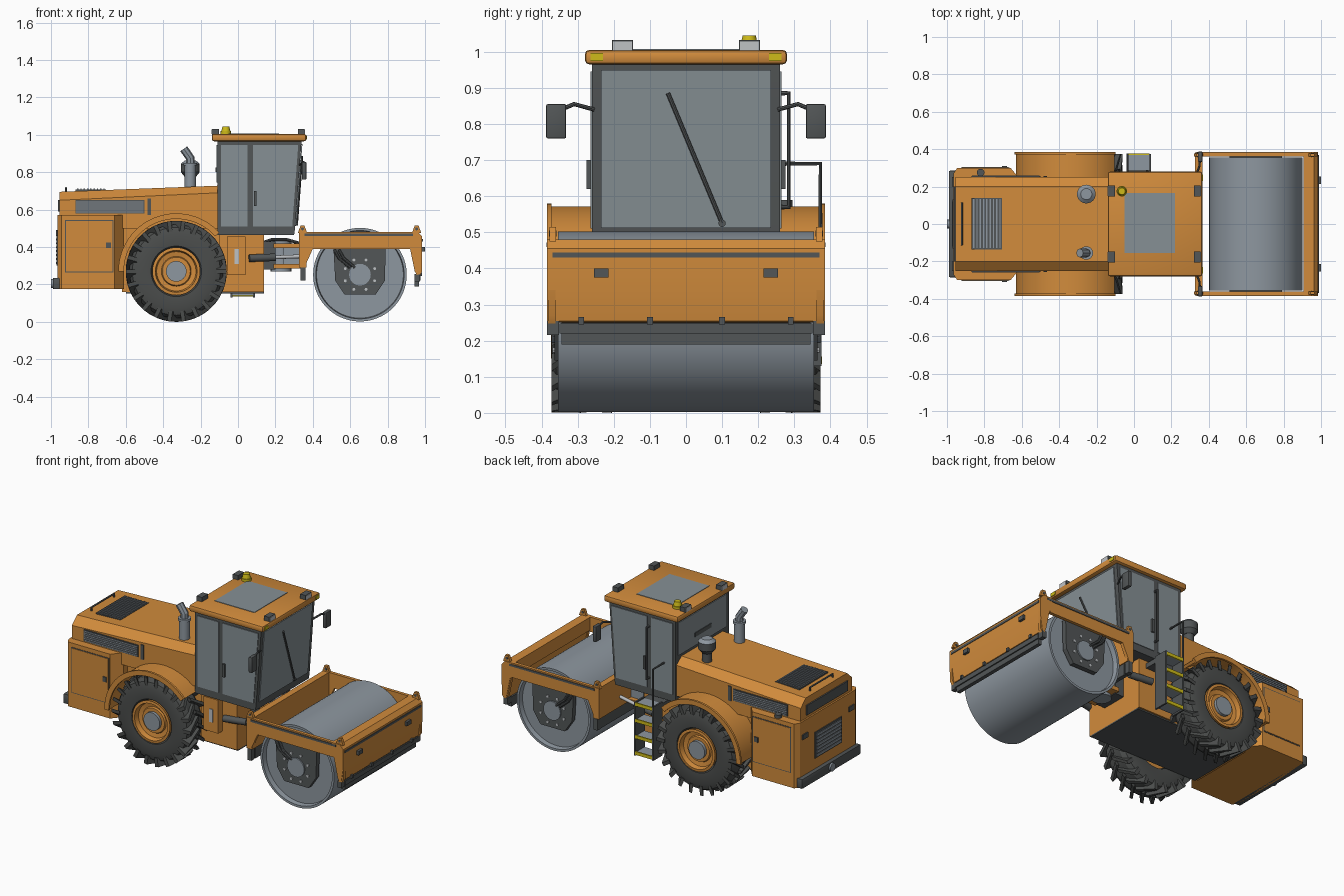
import bpy, bmesh, math
from mathutils import Vector

def material(name, r, g, b):
    m = bpy.data.materials.new(name)
    m.diffuse_color = (r, g, b, 1)
    return m

ORANGE = material("orange paint", 0.64, 0.26, 0.045)
DARK = material("dark grey", 0.085, 0.093, 0.095)
TYRE = material("tyre rubber", 0.07, 0.074, 0.072)
GLASS = material("tinted glass", 0.24, 0.28, 0.30)
STEEL = material("steel grey", 0.27, 0.31, 0.35)
PALE = material("pale grey", 0.52, 0.54, 0.56)
YELLOW = material("yellow", 0.62, 0.50, 0.01)

def finish(name, bm, mat):
    bmesh.ops.recalc_face_normals(bm, faces=bm.faces)
    me = bpy.data.meshes.new(name)
    bm.to_mesh(me)
    bm.free()
    me.materials.append(mat)
    ob = bpy.data.objects.new(name, me)
    bpy.context.collection.objects.link(ob)
    return ob

def loft(name, a, b, mat, bevel=0):
    """Closed solid between two matching outlines."""
    bm = bmesh.new()
    va, vb = [bm.verts.new(p) for p in a], [bm.verts.new(p) for p in b]
    bm.faces.new(va)
    bm.faces.new(vb)
    for i in range(len(a)):
        j = (i + 1) % len(a)
        bm.faces.new((va[i], va[j], vb[j], vb[i]))
    bmesh.ops.recalc_face_normals(bm, faces=bm.faces)
    if bevel:
        bmesh.ops.bevel(bm, geom=bm.edges[:], offset=bevel, segments=2, profile=0.5, affect='EDGES')
    return finish(name, bm, mat)

def side_prism(name, pts, y0, y1, mat, bevel=0):
    return loft(name, [(x, y0, z) for x, z in pts], [(x, y1, z) for x, z in pts], mat, bevel)

def plan_prism(name, pts, z0, z1, mat):
    return loft(name, [(x, y, z0) for x, y in pts], [(x, y, z1) for x, y in pts], mat)

def box(name, x0, x1, y0, y1, z0, z1, mat, bevel=0):
    return side_prism(name, [(x0, z0), (x1, z0), (x1, z1), (x0, z1)], y0, y1, mat, bevel)

def rod(name, p, q, r, mat, r2=None, n=24):
    p, q = Vector(p), Vector(q)
    rot = (q - p).to_track_quat('Z', 'Y')
    ring = [Vector((math.cos(2 * math.pi * i / n), math.sin(2 * math.pi * i / n), 0)) for i in range(n)]
    return loft(name, [p + rot @ (v * r) for v in ring],
                [q + rot @ (v * (r if r2 is None else r2)) for v in ring], mat)

def tube(name, pts, r, mat):
    cu = bpy.data.curves.new(name, 'CURVE')
    cu.dimensions, cu.bevel_depth, cu.bevel_resolution, cu.use_fill_caps = '3D', r, 2, True
    sp = cu.splines.new('POLY')
    sp.points.add(len(pts) - 1)
    for p, c in zip(sp.points, pts):
        p.co = (*c, 1)
    tmp = bpy.data.objects.new(name, cu)
    bpy.context.collection.objects.link(tmp)
    bpy.context.view_layer.update()
    me = bpy.data.meshes.new_from_object(tmp)
    bpy.data.objects.remove(tmp)
    me.materials.clear()
    me.materials.append(mat)
    ob = bpy.data.objects.new(name, me)
    bpy.context.collection.objects.link(ob)

def lathe(name, profile, cx, cz, mat, n=64):
    """Revolve (radius, y) points about an axis along y."""
    bm = bmesh.new()
    vs = [bm.verts.new((cx + r, y, cz)) for r, y in profile]
    es = [bm.edges.new(e) for e in zip(vs, vs[1:])]
    bmesh.ops.spin(bm, geom=vs + es, cent=(cx, 0, cz), axis=(0, 1, 0), angle=2 * math.pi, steps=n)
    bmesh.ops.remove_doubles(bm, verts=bm.verts, dist=1e-4)
    return finish(name, bm, mat)

def arc_band(name, cx, cz, r0, r1, a0, a1, y0, y1, mat, n=28):
    ang = [math.radians(a0 + (a1 - a0) * i / n) for i in range(n + 1)]
    pts = [(cx + r1 * math.cos(a), cz + r1 * math.sin(a)) for a in ang]
    pts += [(cx + r0 * math.cos(a), cz + r0 * math.sin(a)) for a in reversed(ang)]
    return side_prism(name, pts, y0, y1, mat)

# Rear body: engine box, hood, middle chassis
half = [(-0.965, 0.27), (-0.945, 0.30), (-0.66, 0.30), (-0.61, 0.24)]
plan_prism("engine_box", half + [(x, -y) for x, y in reversed(half)], 0.175, 0.57, ORANGE)
def hood_section(x, edge, top):
    h = [(0.25, 0.5), (0.25, edge), (0.2, top)]
    return [(x, y, z) for y, z in h] + [(x, -y, z) for y, z in reversed(h)]
loft("hood", hood_section(-0.955, 0.65, 0.695), hood_section(-0.1, 0.69, 0.728), ORANGE)
box("middle_chassis", -0.62, -0.05, -0.2, 0.2, 0.16, 0.57, ORANGE)
box("front_chassis", -0.1, 0.14, -0.21, 0.21, 0.16, 0.465, ORANGE)
box("belly_plate", -0.6, 0.14, -0.2, 0.2, 0.152, 0.16, DARK)
rod("rear_axle", (-0.33, -0.22, 0.27), (-0.33, 0.22, 0.27), 0.07, DARK)

# Hood grilles, handle and stacks
box("top_grille", -0.87, -0.705, -0.135, 0.14, 0.695, 0.707, DARK)
for i in range(9):
    x = -0.86 + i * 0.0175
    box("top_grille_slat", x, x + 0.007, -0.128, 0.133, 0.706, 0.712, STEEL)
tube("hood_handle", [(-0.92, -0.11, 0.69), (-0.92, -0.11, 0.716), (-0.92, 0.11, 0.716), (-0.92, 0.11, 0.69)], 0.006, DARK)
rod("fuel_cap", (-0.82, 0.275, 0.565), (-0.82, 0.275, 0.59), 0.02, DARK)
rod("exhaust_muffler", (-0.255, -0.155, 0.7), (-0.255, -0.155, 0.84), 0.03, STEEL)
rod("exhaust_collar", (-0.255, -0.155, 0.835), (-0.255, -0.155, 0.85), 0.036, STEEL)
tube("exhaust_tip", [(-0.255, -0.155, 0.84), (-0.255, -0.155, 0.875), (-0.29, -0.155, 0.925)], 0.023, STEEL)
rod("intake_stem", (-0.255, 0.16, 0.7), (-0.255, 0.16, 0.79), 0.028, DARK)
rod("intake_cone", (-0.255, 0.16, 0.775), (-0.255, 0.16, 0.8), 0.03, DARK, 0.05)
rod("intake_bowl", (-0.255, 0.16, 0.8), (-0.255, 0.16, 0.845), 0.05, DARK)
rod("intake_cap", (-0.255, 0.16, 0.845), (-0.255, 0.16, 0.862), 0.05, STEEL, 0.03)
for s in (-1, 1):
    box("side_grille", -0.87, -0.5, s * 0.245, s * 0.256, 0.578, 0.65, DARK)
    for i in range(6):
        z = 0.584 + i * 0.011
        box("side_grille_slat", -0.865, -0.505, s * 0.255, s * 0.259, z, z + 0.005, STEEL)
    box("grille_end", -0.485, -0.465, s * 0.245, s * 0.256, 0.57, 0.66, DARK)
    box("door_gap", -0.925, -0.665, s * 0.298, s * 0.302, 0.265, 0.545, DARK)
    box("door_panel", -0.92, -0.67, s * 0.299, s * 0.304, 0.27, 0.54, ORANGE)
    box("door_latch", -0.705, -0.68, s * 0.302, s * 0.31, 0.395, 0.425, DARK)
    box("tail_light", -0.972, -0.96, s * 0.2, s * 0.25, 0.46, 0.49, DARK)
# Rear face
box("rear_upper_grille", -0.963, -0.95, -0.2, 0.2, 0.59, 0.65, DARK)
box("rear_grille", -0.97, -0.96, -0.13, 0.13, 0.3, 0.46, DARK)
for i in range(7):
    box("rear_grille_slat", -0.974, -0.968, -0.12, 0.12, 0.31 + i * 0.021, 0.32 + i * 0.021, STEEL)
box("rear_bumper", -0.99, -0.94, -0.285, 0.285, 0.175, 0.235, DARK, 0.006)
rod("tow_pin", (-0.985, 0, 0.205), (-1.0, 0, 0.205), 0.025, STEEL)

# Rear wheels with chevron lugs, and fenders
WX, WZ = -0.33, 0.27
for s in (-1, 1):
    lathe("tyre", [(r, s * y) for r, y in ((0.12, 0.235), (0.13, 0.21), (0.2, 0.203), (0.235, 0.215), (0.25, 0.24),
          (0.25, 0.335), (0.235, 0.36), (0.2, 0.373), (0.135, 0.368), (0.122, 0.345))], WX, WZ, TYRE)
    lathe("wheel_rim", [(r, s * y) for r, y in ((0.0, 0.225), (0.122, 0.225), (0.122, 0.36), (0.128, 0.372), (0.112, 0.374),
          (0.105, 0.345), (0.08, 0.34), (0.075, 0.35), (0.0, 0.35))], WX, WZ, ORANGE, 48)
    rod("wheel_hub", (WX, s * 0.345, WZ), (WX, s * 0.368, WZ), 0.055, STEEL)
    bm = bmesh.new()
    for i in range(22):
        for y0, y1, shift in ((0.373, 0.285, 0.0), (0.205, 0.295, 0.5)):
            a = 2 * math.pi * (i + shift) / 22
            quads = []
            for y, da, low in ((y0, 0, 0.215), (y1, 0.24, 0.245)):
                quads.append([bm.verts.new((WX + r * math.cos(a + da + w), s * y, WZ + r * math.sin(a + da + w)))
                              for r, w in ((low, -0.05), (0.27, -0.04), (0.27, 0.04), (low, 0.05))])
            p, q = quads
            bm.faces.new(p)
            bm.faces.new(q)
            for k in range(4):
                bm.faces.new((p[k], p[k - 1], q[k - 1], q[k]))
    finish("tyre_lugs", bm, TYRE)
    arc_band("fender", WX, WZ, 0.285, 0.302, 42, 180, s * 0.19, s * 0.38, ORANGE)
    arc_band("fender_lip", WX, WZ, 0.28, 0.31, 42, 180, s * 0.372, s * 0.385, ORANGE)

# Cab
def front_x(z):
    return 0.305 + (z - 0.5) * 0.076
side_prism("cab_frame", [(-0.11, 0.465), (0.3, 0.465), (0.305, 0.5), (0.34, 0.97), (-0.11, 0.97)], -0.26, 0.26, DARK)
f0, f1 = front_x(0.512), front_x(0.95)
side_prism("windscreen", [(f0, 0.512), (f0 + 0.005, 0.512), (f1 + 0.005, 0.95), (f1, 0.95)], -0.235, 0.235, GLASS)
box("rear_window", -0.115, -0.1, -0.235, 0.235, 0.745, 0.945, GLASS)
box("rear_window_vent", -0.119, -0.11, -0.08, 0.08, 0.8, 0.825, DARK)
for s in (-1, 1):
    box("rear_side_window", -0.092, 0.052, s * 0.255, s * 0.264, 0.51, 0.945, GLASS)
    side_prism("door_window", [(0.08, 0.51), (0.29, 0.51), (0.322, 0.945), (0.08, 0.945)], s * 0.255, s * 0.264, GLASS)
    box("door_handle", 0.085, 0.1, s * 0.262, s * 0.275, 0.62, 0.7, DARK)
    tube("mirror_arm", [(0.33, s * 0.255, 0.84), (0.35, s * 0.31, 0.855), (0.352, s * 0.345, 0.84)], 0.006, DARK)
    box("mirror", 0.342, 0.365, s * 0.332, s * 0.387, 0.76, 0.855, DARK, 0.004)
    box("roof_marker", 0.355, 0.368, s * 0.23, s * 0.265, 0.975, 0.996, YELLOW)
    for x, d in ((-0.12, -1), (0.338, 1)):
        box("work_light", x - 0.018, x + 0.018, s * 0.147, s * 0.205, 1.0, 1.032, DARK)
        box("work_light_lens", x + d * 0.015, x + d * 0.021, s * 0.15, s * 0.202, 1.003, 1.029, PALE)
box("roof", -0.14, 0.365, -0.28, 0.28, 0.965, 1.005, ORANGE, 0.012)
box("roof_panel", -0.05, 0.22, -0.155, 0.165, 1.0, 1.008, GLASS)
rod("beacon_base", (-0.065, 0.175, 1.0), (-0.065, 0.175, 1.02), 0.028, YELLOW)
rod("beacon", (-0.065, 0.175, 1.02), (-0.065, 0.175, 1.045), 0.024, YELLOW, 0.018)
tube("wiper", [(front_x(0.525) + 0.008, 0.1, 0.525), (front_x(0.885) + 0.008, -0.05, 0.885)], 0.006, DARK)
rod("wiper_pivot", (0.3, 0.1, 0.525), (0.32, 0.1, 0.525), 0.01, DARK)

# Access ladder and handrails
for x in (-0.04, 0.08):
    box("ladder_side", x, x + 0.01, 0.285, 0.375, 0.13, 0.46, DARK)
for z in (0.14, 0.24, 0.34, 0.44):
    box("ladder_tread", -0.035, 0.085, 0.29, 0.37, z, z + 0.012, STEEL)
    box("tread_edge", -0.032, 0.082, 0.368, 0.376, z - 0.004, z + 0.016, YELLOW)
box("ladder_bracket", -0.04, 0.09, 0.2, 0.29, 0.42, 0.45, DARK)
tube("ladder_rail", [(-0.035, 0.26, 0.69), (-0.035, 0.372, 0.69), (-0.035, 0.372, 0.45)], 0.006, DARK)
tube("door_rail", [(0.07, 0.26, 0.885), (0.07, 0.285, 0.885), (0.07, 0.285, 0.57), (0.07, 0.26, 0.57)], 0.007, DARK)
box("service_panel", -0.058, 0.04, -0.25, -0.2, 0.25, 0.455, ORANGE)
box("service_label", -0.02, 0.005, -0.255, -0.249, 0.31, 0.39, PALE)

# Articulation joint
box("hinge_block", 0.13, 0.2, -0.08, 0.08, 0.28, 0.43, DARK)
rod("hinge_pin", (0.23, 0, 0.27), (0.23, 0, 0.44), 0.055, STEEL)
for z in (0.285, 0.395):
    box("hinge_yoke", 0.19, 0.34, -0.1, 0.1, z, z + 0.025, ORANGE)
box("hinge_hub", 0.24, 0.33, -0.07, 0.07, 0.3, 0.4, STEEL)
for s in (-1, 1):
    rod("steering_cylinder", (0.06, s * 0.225, 0.34), (0.2, s * 0.2, 0.345), 0.02, DARK)
    rod("steering_rod", (0.2, s * 0.2, 0.345), (0.33, s * 0.17, 0.35), 0.01, PALE)
    tube("hydraulic_hose", [(0.12, s * 0.05, 0.42), (0.18, s * 0.06, 0.44), (0.26, s * 0.06, 0.44), (0.33, s * 0.05, 0.42)], 0.008, DARK)

# Drum and its frame
DX, DZ = 0.652, 0.252
lathe("drum", [(0, -0.325), (0.232, -0.325), (0.236, -0.355), (0.25, -0.355),
               (0.25, 0.355), (0.236, 0.355), (0.232, 0.325), (0, 0.325)], DX, DZ, STEEL, 96)
box("frame_rear_beam", 0.325, 0.365, -0.38, 0.38, 0.29, 0.48, ORANGE)
side_prism("frame_front_beam", [(0.905, 0.48), (0.962, 0.48), (0.985, 0.455), (0.985, 0.34), (0.972, 0.255),
           (0.955, 0.25), (0.925, 0.39), (0.905, 0.4)], -0.385, 0.385, ORANGE)
box("front_slot", 0.98, 0.988, -0.37, 0.37, 0.43, 0.444, DARK)
box("front_scraper", 0.945, 0.968, -0.345, 0.345, 0.19, 0.25, DARK)
box("scraper_bar", 0.945, 0.975, -0.35, 0.35, 0.22, 0.248, DARK)
box("rear_scraper", 0.335, 0.36, -0.345, 0.345, 0.22, 0.29, DARK)
for y in (-0.29, -0.1, 0.1, 0.29):
    box("scraper_clip", 0.965, 0.985, y - 0.008, y + 0.008, 0.245, 0.265, DARK)
for s in (-1, 1):
    side_prism("frame_side", [(0.325, 0.48), (0.96, 0.48), (0.985, 0.455), (0.985, 0.27), (0.965, 0.235), (0.945, 0.27),
               (0.92, 0.39), (0.4, 0.39), (0.355, 0.29), (0.325, 0.29)], s * 0.362, s * 0.382, ORANGE)
    box("side_stripe", 0.355, 0.935, s * 0.381, s * 0.386, 0.459, 0.472, DARK)
    for x in (0.345, 0.955):
        side_prism("lifting_lug", [(x - 0.025, 0.475), (x + 0.025, 0.475), (x + 0.01, 0.515), (x - 0.01, 0.515)],
                   s * 0.36, s * 0.378, ORANGE)
        rod("lug_hole", (x, s * 0.358, 0.497), (x, s * 0.38, 0.497), 0.008, DARK, n=12)
    box("headlight", 0.983, 1.0, s * 0.235 - 0.02, s * 0.235 + 0.02, 0.375, 0.4, DARK)
    box("scraper_bracket", 0.945, 0.972, s * 0.352, s * 0.385, 0.215, 0.255, DARK)
    box("rear_scraper_bracket", 0.333, 0.36, s * 0.352, s * 0.385, 0.22, 0.29, DARK)
    # Drum support plate, hub and bolts
    side_prism("drum_support", [(0.51, 0.4), (0.79, 0.4), (0.785, 0.22), (0.735, 0.145), (0.57, 0.145), (0.52, 0.22)],
               s * 0.335, s * 0.364, DARK)
    rod("drum_hub", (DX, s * 0.35, DZ), (DX, s * 0.372, DZ), 0.058, STEEL)
    for i in range(8):
        a = math.pi * (i + 0.5) / 4
        x, z = DX + 0.085 * math.cos(a), DZ + 0.085 * math.sin(a)
        rod("hub_bolt", (x, s * 0.36, z), (x, s * 0.369, z), 0.008, PALE, n=8)
    for d in (0, 0.025):
        tube("drum_hose", [(0.515 + d, s * 0.368, 0.385), (0.54 + d, s * 0.374, 0.34), (0.6 + d, s * 0.368, 0.29)], 0.008, DARK)

# Smooth round parts, keep hard edges
for ob in bpy.context.collection.objects:
    ob.select_set(True)
    bpy.context.view_layer.objects.active = ob
bpy.ops.object.shade_smooth_by_angle(angle=math.radians(30))
